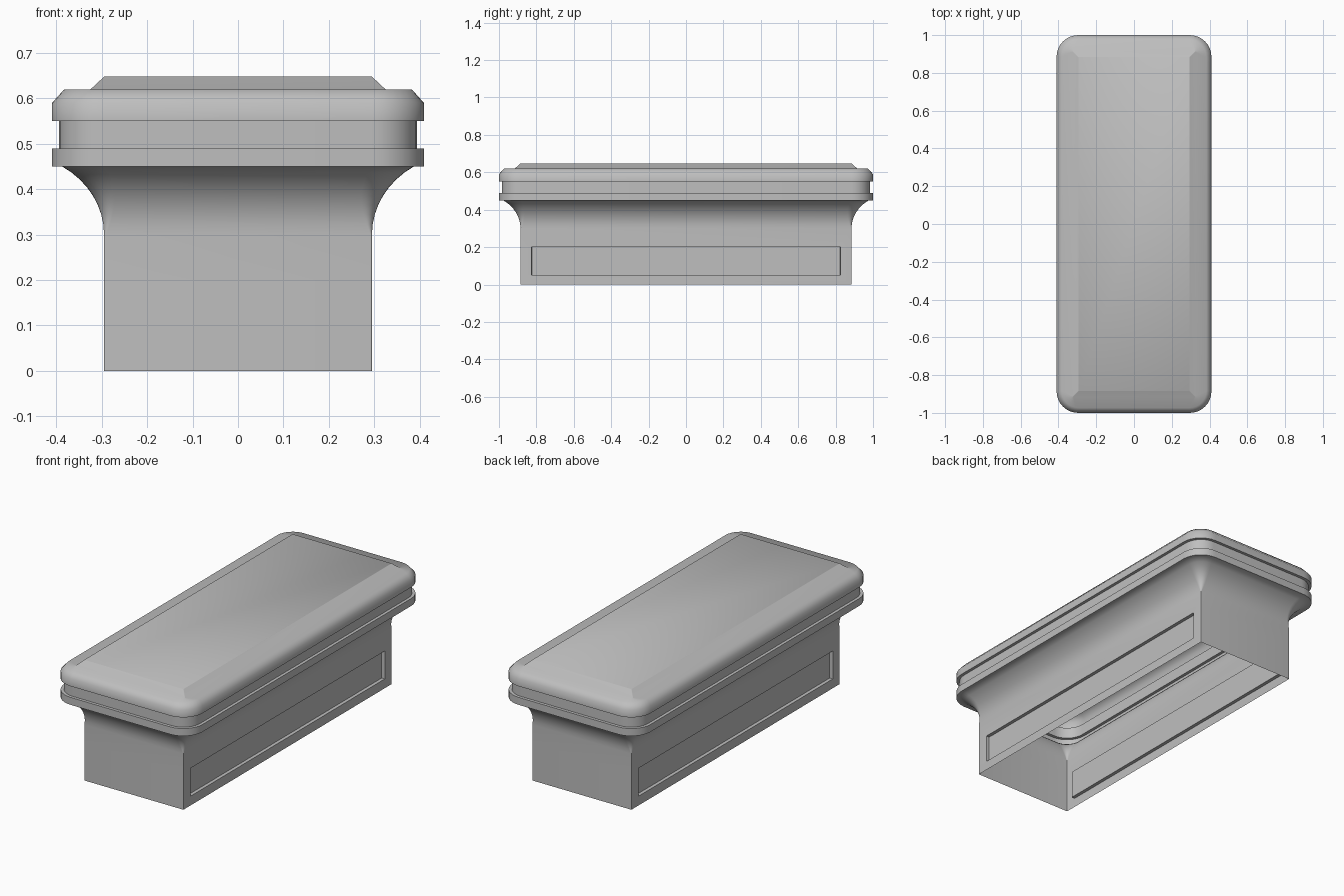
import bpy
import bmesh
from math import cos, sin, pi, radians

if "Cube" in bpy.data.objects:
    bpy.data.objects.remove(bpy.data.objects["Cube"])

# One grey for the whole model
grey = bpy.data.materials.new("plain grey")
grey.use_nodes = True
colour = (0.52, 0.52, 0.52, 1)
grey.diffuse_color = colour
grey.node_tree.nodes["Principled BSDF"].inputs["Base Color"].default_value = colour

BASE_X, BASE_Y = 0.295, 0.885   # half sizes of the pedestal
STEPS = 8                       # segments per rounded corner
SHARP = 0.003


def ring(bm, z, grow, radius):
    """Rounded rectangle at height z, grown outward from the pedestal."""
    cx, cy = BASE_X + grow - radius, BASE_Y + grow - radius
    verts = []
    for corner, (sx, sy) in enumerate([(1, 1), (-1, 1), (-1, -1), (1, -1)]):
        for i in range(STEPS + 1):
            a = (corner + i / STEPS) * pi / 2
            verts.append(bm.verts.new((sx * cx + radius * cos(a),
                                       sy * cy + radius * sin(a), z)))
    return verts


def loft(rings, close_top=False):
    bm = bmesh.new()
    loops = [ring(bm, *r) for r in rings]
    n = len(loops[0])
    for low, high in zip(loops, loops[1:]):
        for i in range(n):
            j = (i + 1) % n
            bm.faces.new((low[i], low[j], high[j], high[i]))
    if close_top:
        bm.faces.new(loops[-1])
    bm.normal_update()
    return bm


def finish(bm, name, angle=55):
    mesh = bpy.data.meshes.new(name)
    bm.to_mesh(mesh)
    bm.free()
    mesh.materials.append(grey)
    obj = bpy.data.objects.new(name, mesh)
    bpy.context.collection.objects.link(obj)
    bpy.ops.object.select_all(action="DESELECT")
    obj.select_set(True)
    bpy.context.view_layer.objects.active = obj
    bpy.ops.object.shade_smooth_by_angle(angle=radians(angle))


# Pedestal: open, straight walls with a concave flare at the top
rings = [(z, 0, SHARP) for z in (0, 0.05, 0.2, 0.3)]
for i in range(1, 9):
    a = i / 8 * radians(58)
    rings.append((0.3 + 0.15 * sin(a) / sin(radians(58)),
                  0.092 * (1 - cos(a)) / (1 - cos(radians(58))),
                  SHARP + 0.09 * i / 8))
rings.append((0.45, 0.115, 0.115))
bm = loft(rings)


def side_panels():
    return [f for f in bm.faces if abs(f.normal.x) > 0.99
            and 0.1 < f.calc_center_median().z < 0.15
            and f.calc_area() > 0.1]


# Long recessed panel on each side wall
for y in (-0.825, 0.825):
    faces = side_panels()
    geom = faces + list({e for f in faces for e in f.edges}) \
        + list({v for f in faces for v in f.verts})
    bmesh.ops.bisect_plane(bm, geom=geom, plane_co=(0, y, 0), plane_no=(0, 1, 0))
bm.normal_update()
bmesh.ops.inset_individual(bm, faces=side_panels(), thickness=0.0005, depth=-0.018)
finish(bm, "pedestal", 40)

# Lower band, with the step in to the groove
finish(loft([(0.45, 0.115, 0.115), (0.49, 0.115, 0.115), (0.49, 0.099, 0.1)]),
       "lower_band")

# Groove between the band and the cap
finish(loft([(0.49, 0.099, 0.1), (0.55, 0.099, 0.1)]), "groove")

# Cap with softened rim and raised top panel
finish(loft([(0.55, 0.099, 0.1), (0.55, 0.115, 0.115), (0.59, 0.115, 0.115),
             (0.62, 0.088, 0.09), (0.62, 0.03, SHARP), (0.648, 0, SHARP)],
            close_top=True), "cap")
